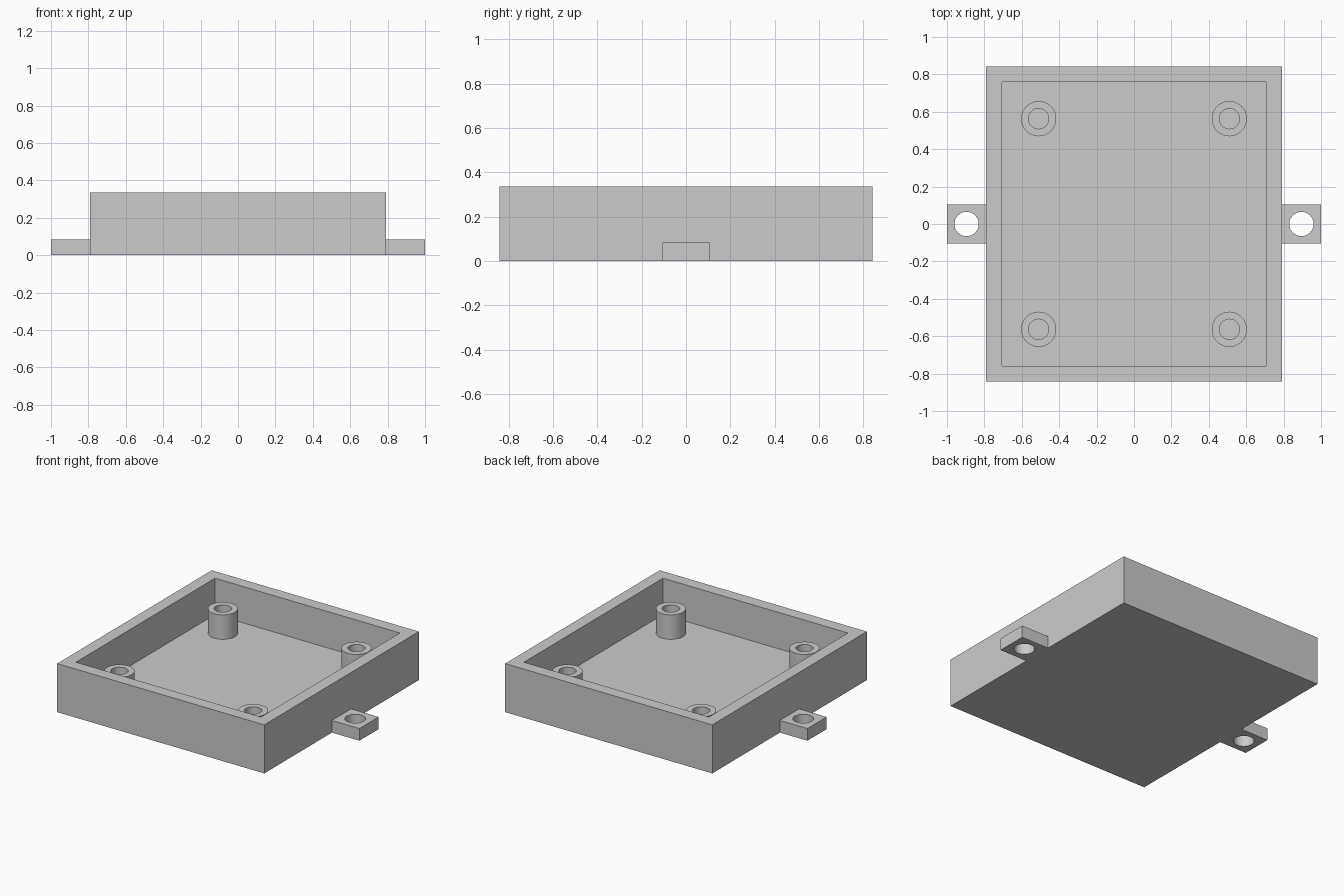
import bpy, bmesh, math
from mathutils import Matrix, Vector

default = bpy.data.objects.get("Cube")
if default:
    bpy.data.objects.remove(default, do_unlink=True)

HALF_X, HALF_Y, HEIGHT = 0.79, 0.842, 0.335
WALL = FLOOR = TAB_HEIGHT = 0.084
POST_TOP = 0.253

grey = bpy.data.materials.new("plain_grey")
grey.use_nodes = True
grey.diffuse_color = (0.6, 0.6, 0.6, 1)
grey.node_tree.nodes["Principled BSDF"].inputs["Base Color"].default_value = grey.diffuse_color


def make_object(name, bm):
    bmesh.ops.recalc_face_normals(bm, faces=bm.faces)
    mesh = bpy.data.meshes.new(name)
    bm.to_mesh(mesh)
    bm.free()
    mesh.materials.append(grey)
    obj = bpy.data.objects.new(name, mesh)
    bpy.context.collection.objects.link(obj)
    return obj


def box(size, center):
    bm = bmesh.new()
    bmesh.ops.create_cube(bm, size=1, matrix=Matrix.Translation(center) @ Matrix.Diagonal((*size, 1)))
    return bm


def smooth(obj):
    bpy.ops.object.select_all(action="DESELECT")
    obj.select_set(True)
    bpy.context.view_layer.objects.active = obj
    bpy.ops.object.shade_smooth_by_angle(angle=math.radians(30))


# Open tray: a block with its top inset and pushed down to the floor
bm = box((2 * HALF_X, 2 * HALF_Y, HEIGHT), (0, 0, HEIGHT / 2))
top = max(bm.faces, key=lambda f: f.calc_center_median().z)
bmesh.ops.inset_region(bm, faces=[top], thickness=WALL, use_even_offset=True)
pocket = bmesh.ops.extrude_discrete_faces(bm, faces=[top])["faces"][0]
bmesh.ops.translate(bm, verts=pocket.verts, vec=(0, 0, FLOOR - HEIGHT))
make_object("tray", bm)


# Hollow screw posts: a wall profile spun around each post axis
def screw_post(name, x, y, outer=0.094, inner=0.054):
    bm = bmesh.new()
    profile = [(outer, FLOOR), (outer, POST_TOP), (inner, POST_TOP), (inner, FLOOR)]
    verts = [bm.verts.new((x + r, y, z)) for r, z in profile]
    edges = [bm.edges.new(pair) for pair in zip(verts, verts[1:])]
    bmesh.ops.spin(bm, geom=verts + edges, cent=(x, y, 0), axis=(0, 0, 1),
                   angle=math.tau, steps=48, use_merge=True)
    bmesh.ops.remove_doubles(bm, verts=bm.verts, dist=0.0001)
    smooth(make_object(name, bm))


for side, sx in (("left", 1), ("right", -1)):
    for end, sy in (("front", -1), ("back", 1)):
        screw_post(f"{end}_{side}_screw_post", sx * 0.51, sy * 0.563)


# Side mounting tabs with a vertical bolt hole
def mounting_tab(name, sx):
    length = 1 - HALF_X
    tab = make_object(name, box((length, 0.21, TAB_HEIGHT),
                                (sx * (HALF_X + length / 2), 0, TAB_HEIGHT / 2)))
    bm = bmesh.new()
    bmesh.ops.create_cone(bm, cap_ends=True, segments=48, radius1=0.065, radius2=0.065, depth=0.4,
                          matrix=Matrix.Translation((sx * 0.895, 0, TAB_HEIGHT / 2)))
    cutter = make_object(name + "_hole_cutter", bm)
    cutter.hide_render = True
    hole = tab.modifiers.new("bolt_hole", "BOOLEAN")
    hole.operation, hole.solver, hole.object = "DIFFERENCE", "EXACT", cutter
    smooth(tab)
    bpy.ops.object.modifier_apply(modifier=hole.name)
    bpy.data.objects.remove(cutter, do_unlink=True)
    smooth(tab)


mounting_tab("left_mounting_tab", 1)
mounting_tab("right_mounting_tab", -1)
